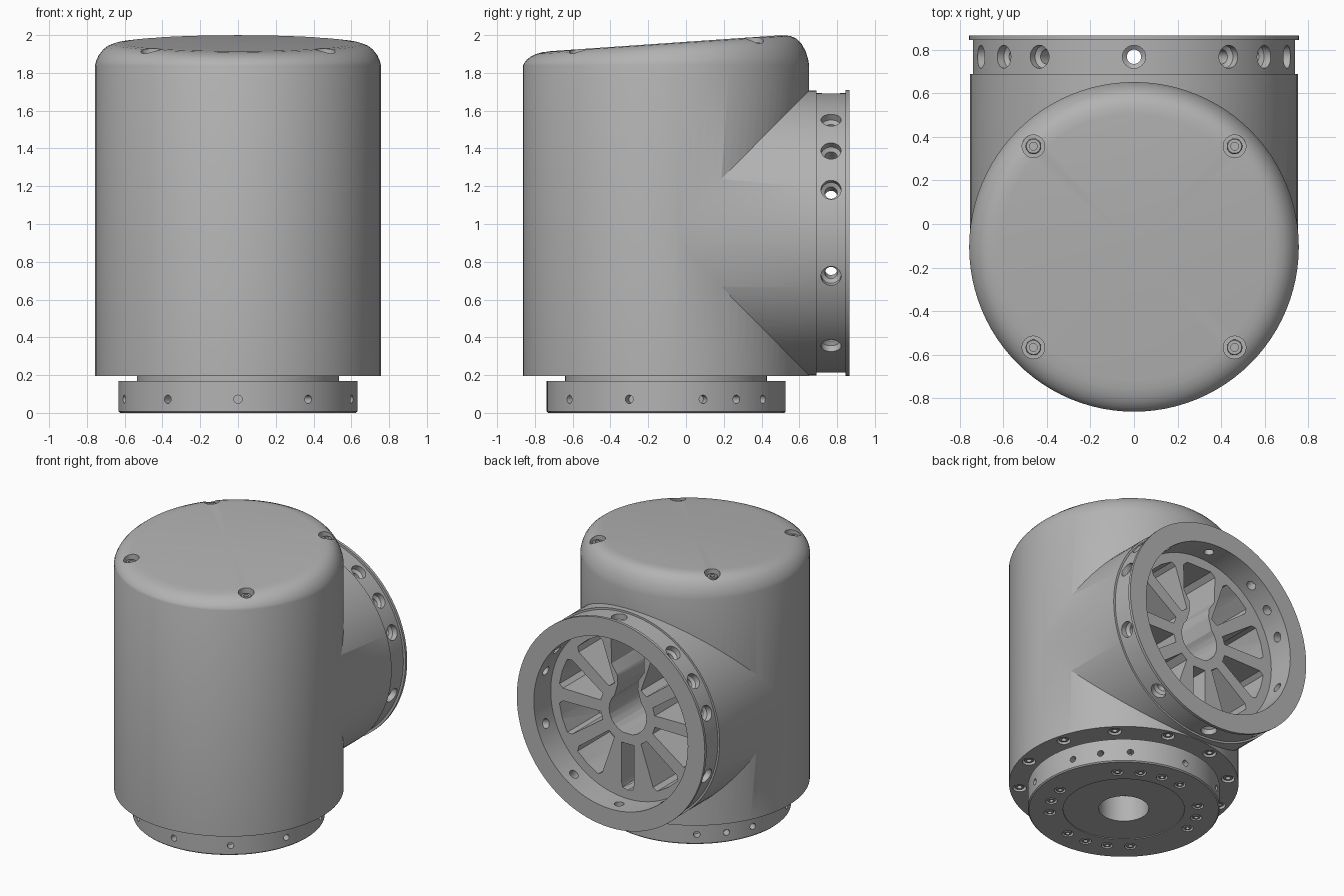
import bpy, bmesh
from math import sin, cos, pi, radians
from mathutils import Matrix, Vector

if "Cube" in bpy.data.objects:
    bpy.data.objects.remove(bpy.data.objects["Cube"], do_unlink=True)

grey = bpy.data.materials.new("plain_grey")
grey.use_nodes = True
grey.diffuse_color = (0.45, 0.45, 0.45, 1)
grey.node_tree.nodes["Principled BSDF"].inputs["Base Color"].default_value = grey.diffuse_color

AXIS_Y, MID_Z, R = -0.105, 0.953, 0.757
T = Matrix.Translation


def rot(deg, axis):
    return Matrix.Rotation(radians(deg), 4, axis)


def lathe(bm, profile, mat=Matrix(), segs=32, closed=False):
    """Spin (radius, height) points around local z."""
    rings = []
    for r, h in profile:
        if r == 0:
            rings.append([bm.verts.new(mat @ Vector((0, 0, h)))] * segs)
        else:
            rings.append([bm.verts.new(mat @ Vector((r * cos(2 * pi * i / segs),
                          r * sin(2 * pi * i / segs), h))) for i in range(segs)])
    pairs = list(zip(rings, rings[1:]))
    if closed:
        pairs.append((rings[-1], rings[0]))
    for a, b in pairs:
        for i in range(segs):
            j = (i + 1) % segs
            bm.faces.new(dict.fromkeys((a[i], a[j], b[j], b[i])))


def prism(bm, points, y0, y1):
    """Extrude an outline of (x, z) points along y."""
    a = [bm.verts.new((x, y0, MID_Z + z)) for x, z in points]
    b = [bm.verts.new((x, y1, MID_Z + z)) for x, z in points]
    bm.faces.new(a)
    bm.faces.new(b[::-1])
    for i in range(len(a)):
        j = (i + 1) % len(a)
        bm.faces.new((a[i], b[i], b[j], a[j]))


def finish(name, bm):
    bmesh.ops.recalc_face_normals(bm, faces=bm.faces)
    me = bpy.data.meshes.new(name)
    bm.to_mesh(me)
    bm.free()
    me.materials.append(grey)
    ob = bpy.data.objects.new(name, me)
    bpy.context.collection.objects.link(ob)
    return ob


def activate(ob):
    bpy.ops.object.select_all(action='DESELECT')
    ob.select_set(True)
    bpy.context.view_layer.objects.active = ob


def combine(ob, bm, operation='DIFFERENCE'):
    tool = finish("cutter", bm)
    tool.hide_render = True
    mod = ob.modifiers.new("cut", 'BOOLEAN')
    mod.operation, mod.solver, mod.object = operation, 'EXACT', tool
    activate(ob)
    bpy.ops.object.modifier_apply(modifier=mod.name)
    bpy.data.objects.remove(tool, do_unlink=True)


def smooth(ob):
    activate(ob)
    bpy.ops.object.shade_smooth_by_angle(angle=radians(30))


def lid_height(y):
    return 2 - 0.069 * (0.515 - y)


# Upright housing with a rounded, sloping lid
SHOULDER = 1.84
bm = bmesh.new()
lathe(bm, [(0, 0.195), (R, 0.195), (R, SHOULDER), (0.751, SHOULDER + 0.2), (0.738, SHOULDER + 0.45),
           (0.717, SHOULDER + 0.68), (0.69, SHOULDER + 0.86), (0.655, SHOULDER + 0.96),
           (0.61, SHOULDER + 1), (0, SHOULDER + 1)], T((0, AXIS_Y, 0)), 96)
for v in bm.verts:
    if v.co.z > SHOULDER:
        v.co.z = SHOULDER + (v.co.z - SHOULDER) * (lid_height(v.co.y) - SHOULDER)
housing = finish("housing", bm)

# Side outlet with drilled collar, lip and recessed spoke plate
bm = bmesh.new()
lathe(bm, [(0, -0.1), (0.754, -0.1), (0.754, 0.69), (0.74, 0.69), (0.74, 0.845), (R, 0.845),
           (R, 0.865), (0.62, 0.865), (0.62, 0.67), (0, 0.67)],
      T((0, 0, MID_Z)) @ rot(-90, 'X'), 96)
combine(housing, bm, 'UNION')

# Collar holes, spoke windows and central keyhole
PATTERN = [0, 36, 54, 72, 108, 144, 180, 216, 252, 288, 306, 324]
bm = bmesh.new()
for a in PATTERN:
    lathe(bm, [(0, 0.58), (0.033, 0.58), (0.033, 0.685), (0.053, 0.7), (0.053, 0.8), (0, 0.8)],
          T((0, 0.768, MID_Z)) @ rot(a, 'Y'))
for k in range(1, 10):
    a = radians(90 + 36 * k)
    outline = []
    for r, side in ((0.22, -1), (0.51, -1), (0.545, -0.8), (0.555, 0), (0.545, 0.8), (0.51, 1), (0.22, 1)):
        w = side * (0.05 if k == 5 else r * sin(pi / 10) - 0.04)
        outline.append((r * cos(a) - w * sin(a), r * sin(a) + w * cos(a)))
    prism(bm, outline, 0.3, 0.7)
half = [(0.15 * sin(radians(d)), -0.15 * cos(radians(d))) for d in range(15, 136, 15)]
half += [(0.08, 0.2), (0.085, 0.26), (0.13, 0.33), (0.135, 0.52), (0.1, 0.55)]
prism(bm, half + [(-x, z) for x, z in reversed(half)], -0.1, 0.7)
combine(housing, bm)

# Lid counterbores, underside counterbores and centre bore
lid_screws = [(x, AXIS_Y + y) for x in (-0.462, 0.462) for y in (-0.462, 0.462)]
rim_screws = [(0.69 * cos(radians(a)), AXIS_Y + 0.69 * sin(radians(a))) for a in range(15, 360, 30)]
bm = bmesh.new()
for x, y in lid_screws:
    lathe(bm, [(0, -0.06), (0.052, -0.06), (0.052, 0.2), (0, 0.2)], T((x, y, lid_height(y))))
for x, y in rim_screws:
    lathe(bm, [(0, 0.1), (0.045, 0.1), (0.045, 0.235), (0, 0.235)], T((x, y, 0)), 20)
combine(housing, bm)
bm = bmesh.new()
lathe(bm, [(0, 0.1), (0.165, 0.1), (0.165, 0.85), (0, 0.85)], T((0, AXIS_Y, 0)), 48)
combine(housing, bm)
smooth(housing)

# Output flange under the housing, with neck and a shallow centre step
bm = bmesh.new()
lathe(bm, [(0.165, 0.006), (0.4, 0.006), (0.4, 0), (0.625, 0), (0.633, 0.008), (0.633, 0.17),
           (0.535, 0.17), (0.535, 0.2), (0.165, 0.2)], T((0, AXIS_Y, 0)), 96, closed=True)
flange = finish("base_flange", bm)
flange_angles = [s + 18 * i for s, n in ((45, 4), (135, 3), (225, 4), (315, 3)) for i in range(n)]
flange_screws = [(0.49 * cos(radians(a)), AXIS_Y + 0.49 * sin(radians(a))) for a in flange_angles]
bm = bmesh.new()
for a in PATTERN:
    lathe(bm, [(0, 0.57), (0.022, 0.57), (0.022, 0.7), (0, 0.7)],
          T((0, AXIS_Y, 0.072)) @ rot(90 - a, 'Z') @ rot(90, 'Y'), 20)
for x, y in flange_screws:
    lathe(bm, [(0, -0.1), (0.038, -0.1), (0.038, 0.03), (0, 0.03)], T((x, y, 0)), 20)
combine(flange, bm)
smooth(flange)


# Socket-head screws
def screws(name, radius, mats):
    bm = bmesh.new()
    for m in mats:
        lathe(bm, [(0, -0.02), (radius, -0.02), (radius, 0.022), (radius * 0.9, 0.027),
                   (radius * 0.5, 0.027), (radius * 0.5, 0.005), (0, 0.005)], m, 18)
    smooth(finish(name, bm))


flip = rot(180, 'X')
screws("lid_screws", 0.036, [T((x, y, lid_height(y) - 0.055)) for x, y in lid_screws])
screws("rim_screws", 0.034, [T((x, y, 0.23)) @ flip for x, y in rim_screws])
screws("flange_screws", 0.028, [T((x, y, 0.029)) @ flip for x, y in flange_screws])
